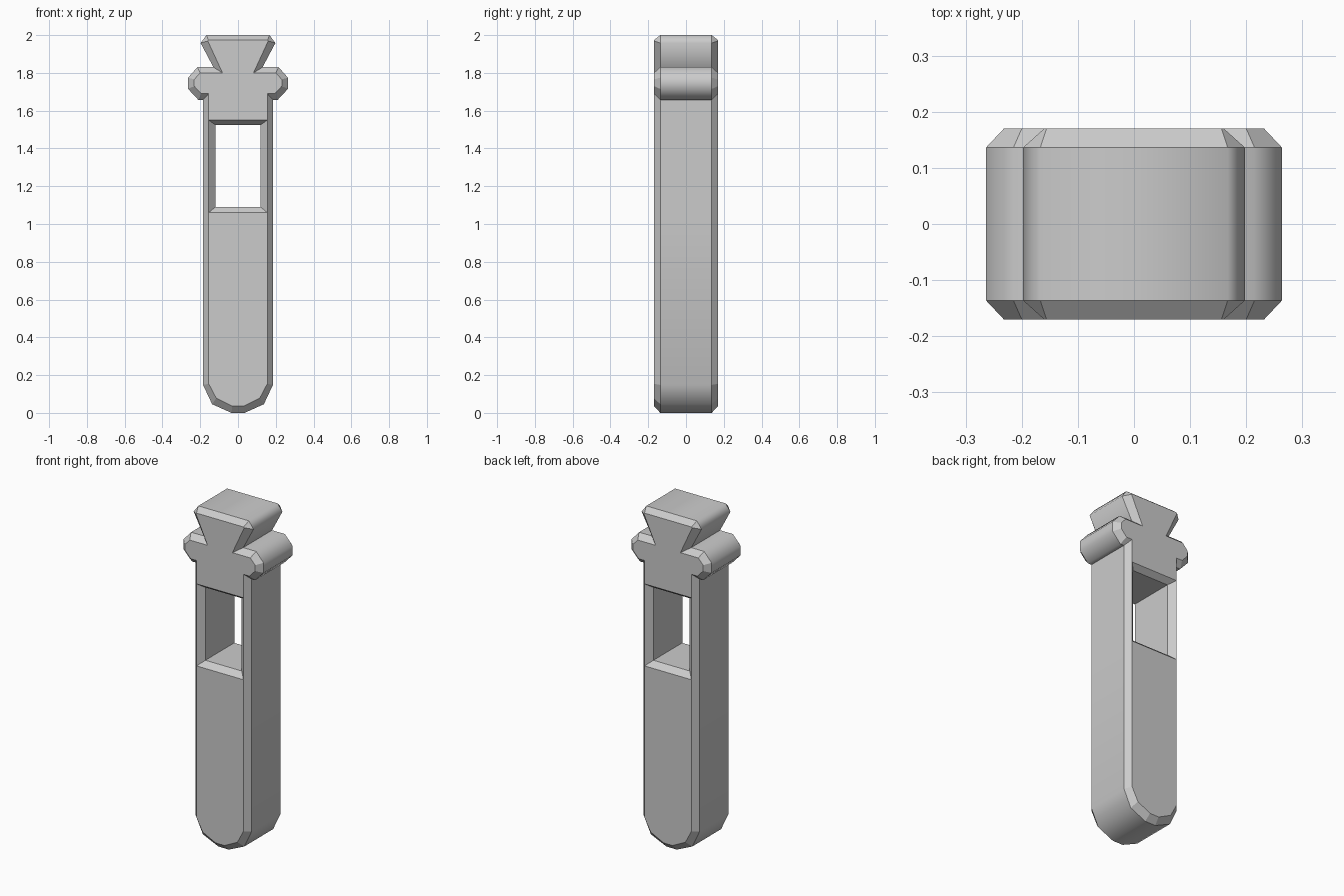
import bpy
import bmesh

default = bpy.data.objects.get("Cube")
if default:
    bpy.data.objects.remove(default, do_unlink=True)

WALL_Y = 0.136   # where the chamfers start
FACE_Y = 0.17    # front and back faces

# Right half of the silhouette, bottom to top: wall point, then face point
HALF = [
    ((0.035, 0.0), (0.03, 0.036)),
    ((0.137, 0.046), (0.115, 0.078)),
    ((0.185, 0.148), (0.155, 0.154)),
    ((0.185, 1.06), (0.155, 1.06)),    # window sill
    ((0.185, 1.55), (0.155, 1.55)),    # window lintel
    ((0.185, 1.657), (0.155, 1.69)),
    ((0.21, 1.657), (0.195, 1.69)),    # side lug
    ((0.264, 1.715), (0.232, 1.73)),
    ((0.264, 1.775), (0.232, 1.765)),
    ((0.215, 1.83), (0.2, 1.8)),
    ((0.13, 1.83), (0.082, 1.8)),      # neck
    ((0.198, 1.958), (0.16, 1.969)),   # flared head
    ((0.167, 2.0), (0.156, 1.973)),
]
SILL, LINTEL = 3, 4
SHAFT = [(0.12, 1.09), (0.12, 1.525), (-0.12, 1.525), (-0.12, 1.09)]

material = bpy.data.materials.new("light grey")
material.use_nodes = True
colour = (0.6, 0.6, 0.6, 1.0)
material.diffuse_color = colour
material.node_tree.nodes["Principled BSDF"].inputs["Base Color"].default_value = colour

bm = bmesh.new()


def ring(points, y):
    return [bm.verts.new((x, y, z)) for x, z in points]


def mirrored(points):
    return points + [(-x, z) for x, z in reversed(points)]


def bridge(a, b):
    n = len(a)
    return [bm.faces.new((a[i], a[(i + 1) % n], b[(i + 1) % n], b[i]))
            for i in range(n)]


wall_outline = mirrored([p[0] for p in HALF])
face_outline = mirrored([p[1] for p in HALF])
count = len(wall_outline)

walls, shafts = [], []
for side in (-1, 1):
    wall = ring(wall_outline, side * WALL_Y)
    face = ring(face_outline, side * FACE_Y)
    shaft = ring(SHAFT, side * WALL_Y)
    bridge(wall, face)
    # Flat faces below and above the window
    bm.faces.new(face[:SILL + 1] + face[count - 1 - SILL:])
    bm.faces.new(face[LINTEL:count - LINTEL])
    # Bevel around the window
    rim = [face[i] for i in (SILL, LINTEL, count - 1 - LINTEL, count - 1 - SILL)]
    bridge(rim, shaft)
    walls.append(wall)
    shafts.append(shaft)

# Outer walls are smooth across their soft corners; all else is crisp
outer = set(bridge(*walls))
bridge(*shafts)
bmesh.ops.recalc_face_normals(bm, faces=bm.faces)
for face in bm.faces:
    face.smooth = True
for edge in bm.edges:
    soft = all(f in outer for f in edge.link_faces)
    edge.smooth = soft and edge.calc_face_angle(0) < 1.25

mesh = bpy.data.meshes.new("slotted_bar")
bm.to_mesh(mesh)
bm.free()
mesh.materials.append(material)
bar = bpy.data.objects.new("slotted_bar", mesh)
bpy.context.collection.objects.link(bar)
